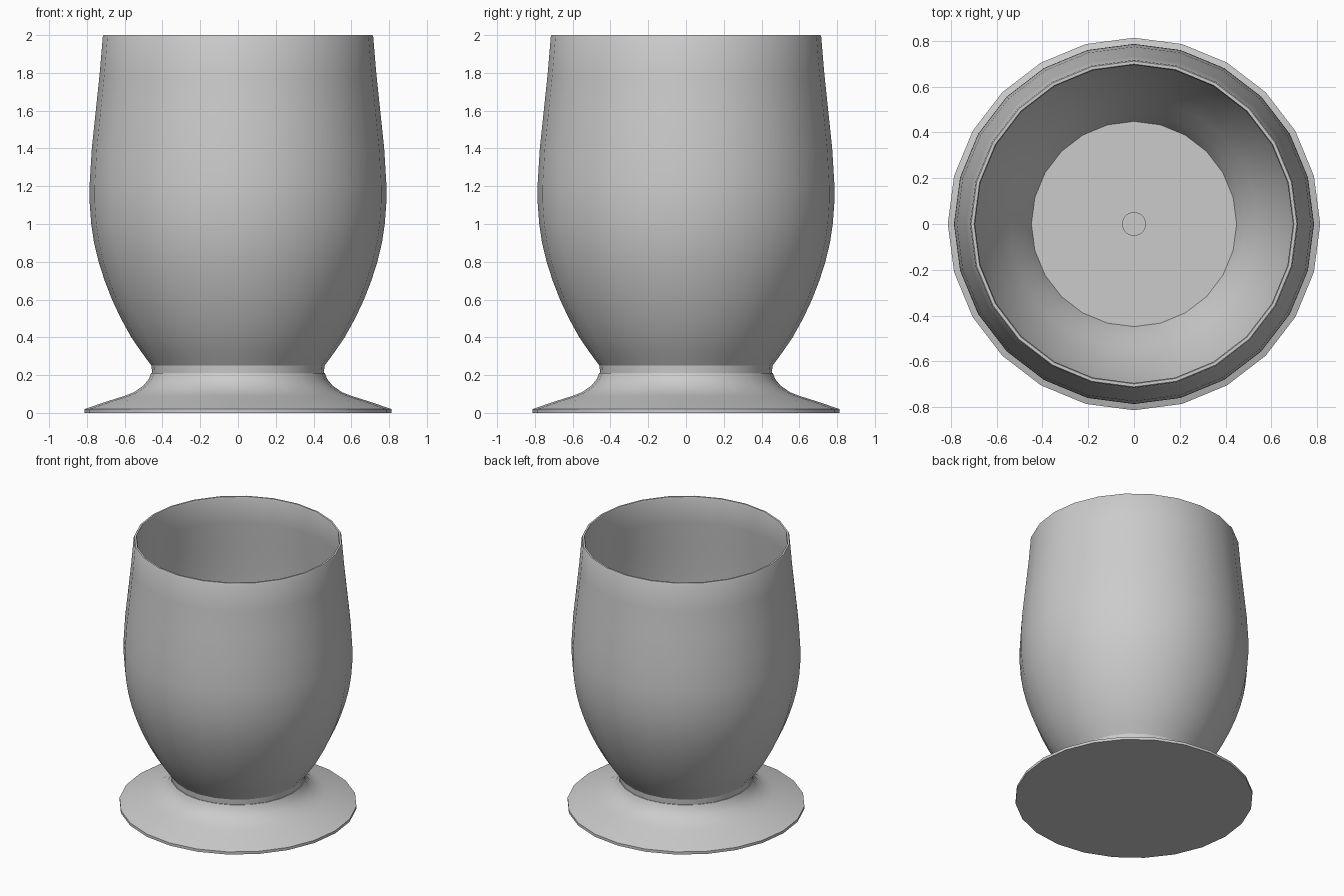
import bpy, bmesh, math
from mathutils import Matrix

if "Cube" in bpy.data.objects:
    bpy.data.objects.remove(bpy.data.objects["Cube"], do_unlink=True)

SIDES = 24

grey = bpy.data.materials.new("plain_grey")
grey.use_nodes = True
grey.diffuse_color = (0.6, 0.6, 0.6, 1)
grey.node_tree.nodes["Principled BSDF"].inputs["Base Color"].default_value = (0.6, 0.6, 0.6, 1)


def lathe(name, profile):
    """Revolve (radius, height) points, listed from the bottom axis outward and up."""
    bm = bmesh.new()
    verts = [bm.verts.new((r, 0, z)) for r, z in profile]
    edges = [bm.edges.new(pair) for pair in zip(verts, verts[1:])]
    bmesh.ops.spin(bm, geom=verts + edges, axis=(0, 0, 1), cent=(0, 0, 0),
                   angle=math.tau, steps=SIDES, use_duplicate=False)
    bmesh.ops.remove_doubles(bm, verts=bm.verts, dist=0.0005)
    bmesh.ops.recalc_face_normals(bm, faces=bm.faces)
    mesh = bpy.data.meshes.new(name)
    bm.to_mesh(mesh)
    bm.free()
    obj = bpy.data.objects.new(name, mesh)
    bpy.context.collection.objects.link(obj)
    mesh.materials.append(grey)
    bpy.ops.object.select_all(action='DESELECT')
    obj.select_set(True)
    bpy.context.view_layer.objects.active = obj
    bpy.ops.object.shade_smooth_by_angle(angle=math.radians(30))
    return obj


# Outer wall of the bowl, from neck to just under the rim
outer = [(0.455, 0.21), (0.458, 0.25), (0.51, 0.32), (0.565, 0.40), (0.62, 0.50),
         (0.667, 0.60), (0.706, 0.70), (0.738, 0.80), (0.762, 0.90), (0.777, 1.0),
         (0.786, 1.12), (0.785, 1.22), (0.774, 1.40), (0.753, 1.60), (0.732, 1.80),
         (0.716, 1.99)]

# Inner wall follows the outer one at a constant thickness
inner = [(r - 0.022, z) for r, z in reversed(outer[2:])]

# Bowl with rounded rim, flat floor and a small round dimple in the middle
lathe("cup_bowl",
      [(0, 0.21)] + outer + [(0.711, 2.0), (0.698, 2.0)] + inner
      + [(0.448, 0.24), (0.05, 0.24), (0.05, 0.232), (0, 0.232)])

# Flared foot with a thin upright edge
lathe("foot",
      [(0, 0), (0.813, 0), (0.813, 0.02), (0.69, 0.062), (0.60, 0.09), (0.55, 0.11),
       (0.50, 0.145), (0.472, 0.18), (0.46, 0.21), (0, 0.21)])
